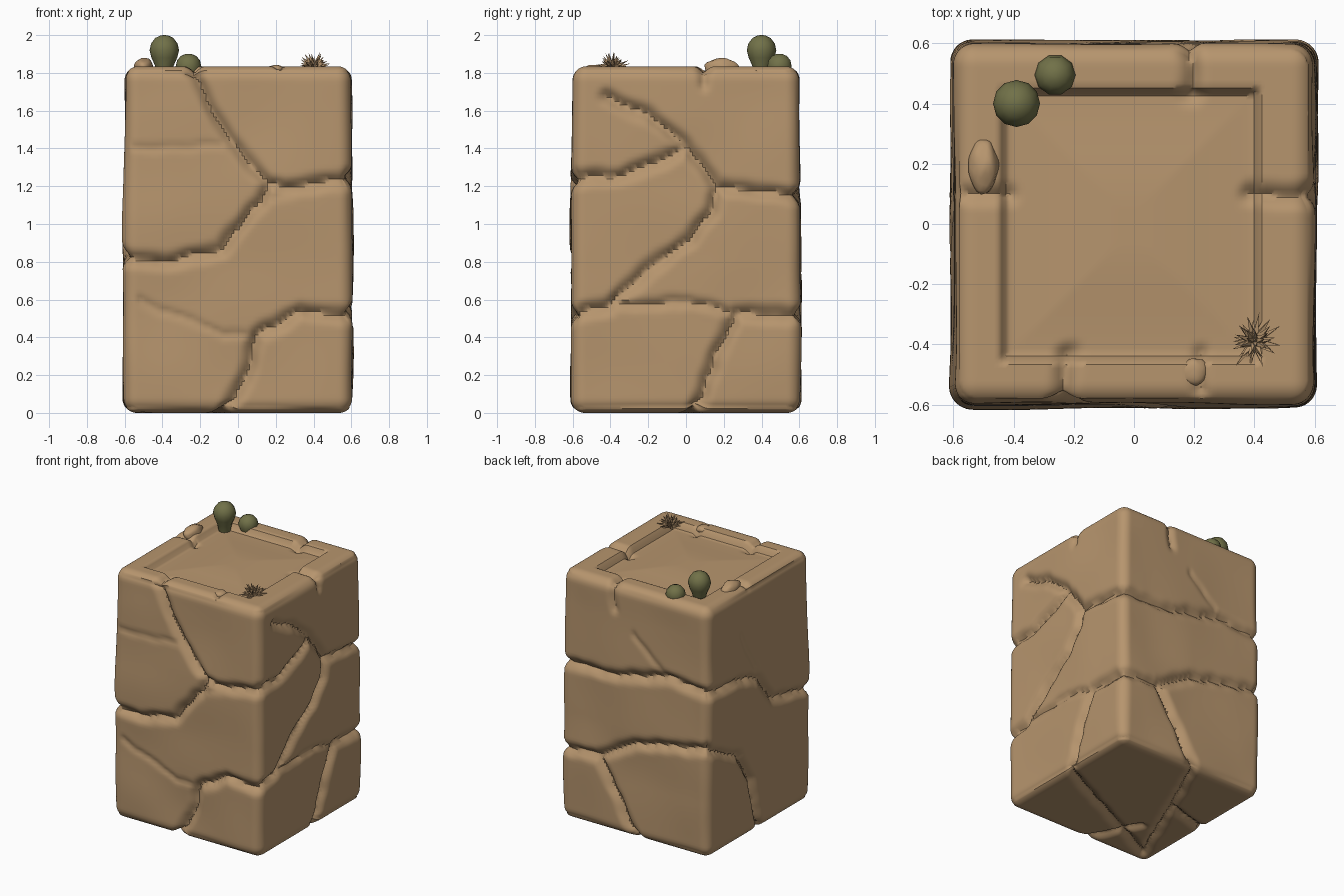
import bpy, bmesh, math, random
from mathutils import Vector, noise

if "Cube" in bpy.data.objects:
    bpy.data.objects.remove(bpy.data.objects["Cube"])

random.seed(4)
H, TOP = 0.61, 1.835


def material(name, rgb):
    m = bpy.data.materials.new(name)
    m.diffuse_color = (*rgb, 1)
    m.use_nodes = True
    m.node_tree.nodes["Principled BSDF"].inputs["Base Color"].default_value = m.diffuse_color
    return m


STONE = material("sandstone", (0.47, 0.30, 0.155))
GREEN = material("cactus_green", (0.165, 0.165, 0.065))


def finish(bm, name, mat, angle=40):
    bmesh.ops.recalc_face_normals(bm, faces=bm.faces)
    me = bpy.data.meshes.new(name)
    bm.to_mesh(me)
    bm.free()
    ob = bpy.data.objects.new(name, me)
    bpy.context.collection.objects.link(ob)
    me.materials.append(mat)
    bpy.ops.object.select_all(action='DESELECT')
    ob.select_set(True)
    bpy.context.view_layer.objects.active = ob
    bpy.ops.object.shade_smooth_by_angle(angle=math.radians(angle))
    return ob


# Crack paths on each face: (depth, points in that face's two axes)
front = [
    (.05, [(-.25, 1.83), (-.14, 1.6), (-.02, 1.42), (.16, 1.22), (.25, 1.19), (.46, 1.22), (.61, 1.24)]),
    (.05, [(.16, 1.22), (.12, 1.12), (-.02, .96), (-.1, .86), (-.38, .8), (-.61, .82)]),
    (.05, [(-.07, 0), (.04, .17), (.1, .41), (.33, .54), (.46, .52), (.61, .52)]),
    (.015, [(.1, .41), (-.08, .42), (-.52, .59)]), (.015, [(.12, 1.12), (.35, 1.18), (.55, 1.22)]),
    (.012, [(-.55, 1.4), (-.04, 1.42)])]
right = [
    (.05, [(-.43, 1.67), (-.19, 1.57), (.01, 1.4), (.17, 1.2), (.14, 1.07), (.02, .92), (-.19, .77),
           (-.4, .57), (-.61, .52)]),
    (.05, [(-.61, 1.24), (-.35, 1.25), (-.19, 1.32), (.01, 1.4)]),
    (.05, [(.17, 1.2), (.61, 1.15)]),
    (.03, [(-.4, .57), (.02, .59), (.26, .53)]), (.05, [(.26, .53), (.61, .52)]),
    (.05, [(.26, .53), (.15, .28), (.05, 0)]), (.03, [(.1, 1.83), (.1, 1.74)])]
back = [
    (.05, [(.61, 1.15), (.15, 1.16), (-.25, 1.25), (-.61, 1.22)]),
    (.05, [(.61, .52), (.3, .53), (0, .7), (-.3, .76), (-.61, .81)]),
    (.05, [(.3, .53), (.15, .3), (-.01, 0)]),
    (.03, [(.19, 1.83), (.17, 1.65)]), (.015, [(0, 1.5), (-.25, 1.25)])]
left = [
    (.05, [(.61, 1.22), (.2, 1.18), (0, 1.11), (-.15, .9), (-.61, .82)]),
    (.05, [(.61, .81), (.22, .62), (.1, .4), (.04, .15), (0, 0)]),
    (.015, [(0, 1.11), (.2, 1.5)])]
top = [
    (.04, [(.19, .44), (.19, .61)]), (.04, [(.4, .1), (.61, .1)]), (.04, [(-.25, -.61), (-.22, -.44)]),
    (.025, [(.22, -.44), (.22, -.56)]), (.03, [(-.43, .1), (-.58, .1)])]
bottom = [(.04, [(-.01, .61), (-.5, -.5), (.61, .05)]), (.04, [(-.07, -.61), (-.25, -.22)]),
          (.04, [(-.61, 0), (-.25, .1)])]
faces = [(front, lambda u, v: (u, -H, v)), (right, lambda u, v: (H, u, v)),
         (back, lambda u, v: (u, H, v)), (left, lambda u, v: (-H, u, v)),
         (top, lambda u, v: (u, v, TOP)), (bottom, lambda u, v: (u, v, 0))]
segments = []
for paths, place in faces:
    for depth, pts in paths:
        pts = [Vector(place(*p)) for p in pts]
        for a, b in zip(pts, pts[1:]):
            segments.append((depth, a, b - a, (b - a).length_squared))


def smooth(t):
    t = max(0, min(1, t))
    return t * t * (3 - 2 * t)


def groove(p):
    deepest = 0
    for depth, a, ab, l2 in segments:
        t = max(0, min(1, (p - a).dot(ab) / l2))
        d = (p - a - ab * t).length
        w = .035 + depth * .7
        if d < w:
            deepest = max(deepest, depth * (1 - d / w) ** 2)
    return deepest


# Cracked stone block: rounded box with carved grooves and a sunken top
bm = bmesh.new()
bmesh.ops.create_cube(bm, size=1)
bmesh.ops.subdivide_edges(bm, edges=bm.edges[:], cuts=88, use_grid_fill=True)
R = 0.075
for v in bm.verts:
    p = Vector((v.co.x * 2 * H, v.co.y * 2 * H, (v.co.z + .5) * TOP))
    core = Vector((max(-H + R, min(H - R, p.x)), max(-H + R, min(H - R, p.y)),
                   max(R, min(TOP - R, p.z))))
    n = (p - core).normalized()
    wob = noise.noise(p * 2.5) * .012 - .004
    warp = noise.noise_vector(p * 9) * .014          # ragged crack lines
    q = core + n * (R + (wob if abs(n.z) < .7 else 0) - groove(p + warp))
    if p.z > TOP - 1e-4:
        inside = min(p.x + .44, .415 - p.x, p.y + .455, .45 - p.y)
        q.z -= .05 * smooth(inside / .03 + .5)
        q.z += .02 * smooth(inside / .4)
    s = 1 - .015 * smooth((q.z - 1) / .8)
    v.co = (q.x * s, q.y * s, q.z)
finish(bm, "cracked_stone_block", STONE, 45)


# Loose stones on the rim
def pebble(name, loc, size):
    bm = bmesh.new()
    bmesh.ops.create_icosphere(bm, subdivisions=3, radius=1)
    for v in bm.verts:
        k = 1 + .15 * noise.noise(v.co * 1.5 + Vector(loc))
        v.co = Vector([loc[i] + v.co[i] * size[i] * k for i in range(3)])
    finish(bm, name, STONE)


pebble("rim_stone_left", (-.5, .19, 1.825), (.05, .09, .055))
pebble("rim_stone_front", (.2, -.49, 1.815), (.045, .045, .028))


# Round cactus plants, lathed from a profile of (radius, height)
def lathe(name, x, y, profile, n=12):
    bm = bmesh.new()
    rings = [[bm.verts.new((x + r * math.cos(i * math.tau / n), y + r * math.sin(i * math.tau / n), z))
              for i in range(n)] for r, z in profile]
    for a, b in zip(rings, rings[1:]):
        for i in range(n):
            bm.faces.new((a[i], a[(i + 1) % n], b[(i + 1) % n], b[i]))
    bm.faces.new(rings[0])
    bm.faces.new(rings[-1])
    finish(bm, name, GREEN, 50)


lathe("tall_cactus", -.39, .4, [(.04, 1.79), (.05, 1.84), (.068, 1.88), (.078, 1.92), (.07, 1.955),
                                (.048, 1.985), (.02, 1.998), (.004, 2)])
lathe("small_cactus", -.262, .495, [(.045, 1.77), (.06, 1.80), (.068, 1.835), (.06, 1.868),
                                    (.04, 1.89), (.016, 1.9), (.004, 1.901)], 10)

# Dry spiky tuft: cones radiating upward from one point
bm = bmesh.new()
root = Vector((.4, -.39, 1.825))
for i in range(46):
    el = math.asin((i + .5) / 46)
    az = i * 2.4 + random.uniform(-.3, .3)
    d = Vector((math.cos(az) * math.cos(el), math.sin(az) * math.cos(el), math.sin(el)))
    length = random.uniform(.07, .112) * (1 - .18 * d.z)
    side = d.orthogonal().normalized()
    other = d.cross(side)
    base = [bm.verts.new(root + d * .025 + (side * math.cos(k * math.tau / 4)
            + other * math.sin(k * math.tau / 4)) * .013) for k in range(4)]
    tip = bm.verts.new(root + d * length)
    for k in range(4):
        bm.faces.new((base[k], base[(k + 1) % 4], tip))
    bm.faces.new(base[::-1])
finish(bm, "dry_spiky_tuft", STONE, 30)
